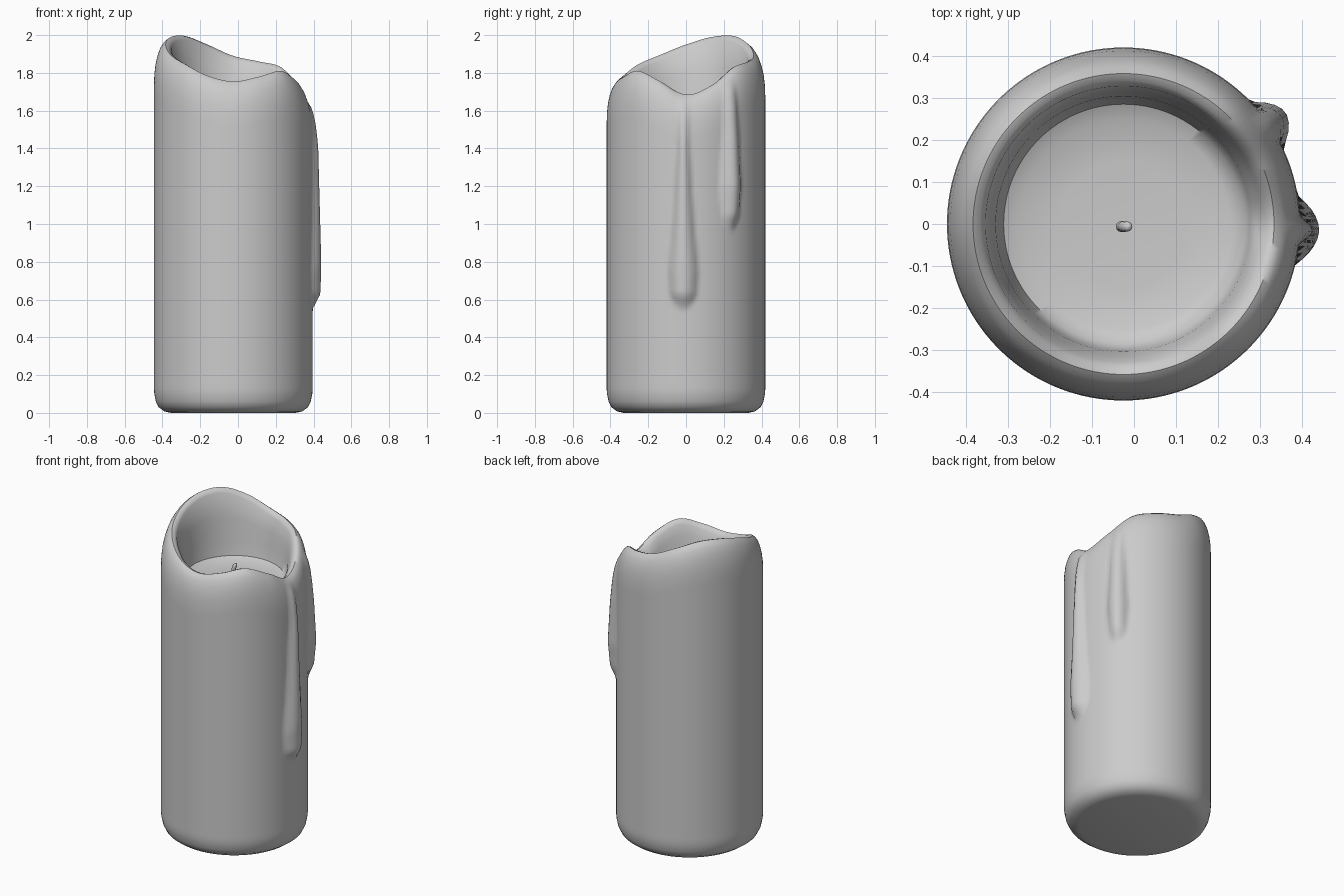
import bpy, bmesh
from math import sin, cos, pi, radians, atan2

cube = bpy.data.objects.get("Cube")
if cube:
    bpy.data.objects.remove(cube, do_unlink=True)

wax = bpy.data.materials.new("grey wax")
wax.use_nodes = True
colour = (0.6, 0.6, 0.6, 1)
wax.diffuse_color = colour
wax.node_tree.nodes["Principled BSDF"].inputs["Base Color"].default_value = colour

SEGMENTS = 160
CENTRE_X = -0.025
RADIUS = 0.42
FLOOR = 1.57

# Height of the melted rim, counter-clockwise from +x in equal steps
RIM = [1.685, 1.735, 1.83, 1.86, 1.89, 1.95, 1.995, 1.99,
       1.95, 1.895, 1.845, 1.785, 1.755, 1.78, 1.81, 1.755]


def rim_height(angle):
    """Smooth closed curve through the rim heights."""
    n = len(RIM)
    u = angle / (2 * pi) * n
    i = int(u)
    t = u - i
    a, b, c, d = (RIM[(i + k) % n] for k in (-1, 0, 1, 2))
    return b + t / 2 * (c - a + t * (2*a - 5*b + 4*c - d + t * (3*(b - c) + d - a)))


def lookup(table, z):
    """Linear interpolation in (z, value) pairs."""
    if z <= table[0][0]:
        return table[0][1]
    for (z0, v0), (z1, v1) in zip(table, table[1:]):
        if z <= z1:
            return v0 + (v1 - v0) * (z - z0) / (z1 - z0)
    return table[-1][1]


# Wax runs: direction, half width by height, thickness by height
DRIPS = [
    (radians(-2),
     [(0.55, 0.03), (0.62, 0.075), (0.75, 0.085), (1.0, 0.06), (1.4, 0.035), (1.7, 0.035)],
     [(0.55, 0), (0.63, 0.042), (0.8, 0.046), (1.4, 0.03), (1.62, 0.01), (1.7, 0)]),
    (radians(34.5),
     [(0.97, 0.02), (1.04, 0.055), (1.2, 0.068), (1.45, 0.055), (1.7, 0.04)],
     [(0.97, 0), (1.05, 0.035), (1.2, 0.048), (1.45, 0.035), (1.7, 0.012), (1.78, 0)]),
]


def drip_offset(angle, z):
    total = 0
    for direction, widths, depths in DRIPS:
        turn = (angle - direction + pi) % (2 * pi) - pi
        u = abs(turn) * RADIUS / lookup(widths, z)
        if u < 1:
            total += lookup(depths, z) * (1 - u * u) ** 1.2
    return total


def section(angle):
    """Radius and height from the base, over the rim and down to the floor."""
    top = rim_height(angle)
    points = [(0.33, 0), (0.365, 0.008), (0.395, 0.03), (0.41, 0.06), (0.418, 0.1)]
    shoulder = top - 0.22
    rows = 60
    for i in range(1, rows + 1):
        points.append((RADIUS, 0.1 + (shoulder - 0.1) * i / rows))
    for r, drop in ((0.418, 0.16), (0.412, 0.11), (0.403, 0.07), (0.39, 0.035),
                    (0.375, 0.012), (0.358, 0), (0.342, 0.006), (0.328, 0.024)):
        points.append((r, top - drop))
    depth = top - FLOOR
    for r, part in ((0.315, 0.55), (0.304, 0.38), (0.3, 0.24)):
        points.append((r, FLOOR + min(depth - 0.04, depth * part + 0.02)))
    points += [(0.285, FLOOR + 0.025), (0.25, FLOOR + 0.008), (0.15, FLOOR)]
    return points


def finish(name, bm):
    bmesh.ops.recalc_face_normals(bm, faces=bm.faces)
    mesh = bpy.data.meshes.new(name)
    bm.to_mesh(mesh)
    bm.free()
    obj = bpy.data.objects.new(name, mesh)
    bpy.context.collection.objects.link(obj)
    mesh.materials.append(wax)
    for face in mesh.polygons:
        face.use_smooth = True
    return obj


def skin(bm, loops):
    """Join closed loops into a tube and cap both ends."""
    for low, high in zip(loops, loops[1:]):
        n = len(low)
        for i in range(n):
            j = (i + 1) % n
            bm.faces.new((low[i], low[j], high[j], high[i]))
    bm.faces.new(loops[0][::-1])
    bm.faces.new(loops[-1])


# Candle body with hollow top and drips
bm = bmesh.new()
columns = []
for s in range(SEGMENTS):
    angle = 2 * pi * s / SEGMENTS
    column = []
    for k, (r, z) in enumerate(section(angle)):
        if r > 0.4 and z > 0.2:
            r += drip_offset(angle, z)
        column.append(bm.verts.new((CENTRE_X + r * cos(angle), r * sin(angle), z)))
    columns.append(column)
skin(bm, [list(loop) for loop in zip(*columns)])
body = finish("candle_body", bm)

# Short bent wick
bm = bmesh.new()
loops = []
for x, z, r in ((-0.03, FLOOR - 0.02, 0.013), (-0.03, FLOOR + 0.04, 0.013),
                (-0.024, FLOOR + 0.08, 0.013), (-0.016, FLOOR + 0.105, 0.012),
                (-0.013, FLOOR + 0.113, 0.006)):
    loops.append([bm.verts.new((x + r * cos(a * pi / 6), -0.006 + r * sin(a * pi / 6), z))
                  for a in range(12)])
skin(bm, loops)
finish("wick", bm)

# Keep the flat base crisp
bpy.context.view_layer.objects.active = body
body.select_set(True)
bpy.ops.object.shade_smooth_by_angle(angle=radians(50))
